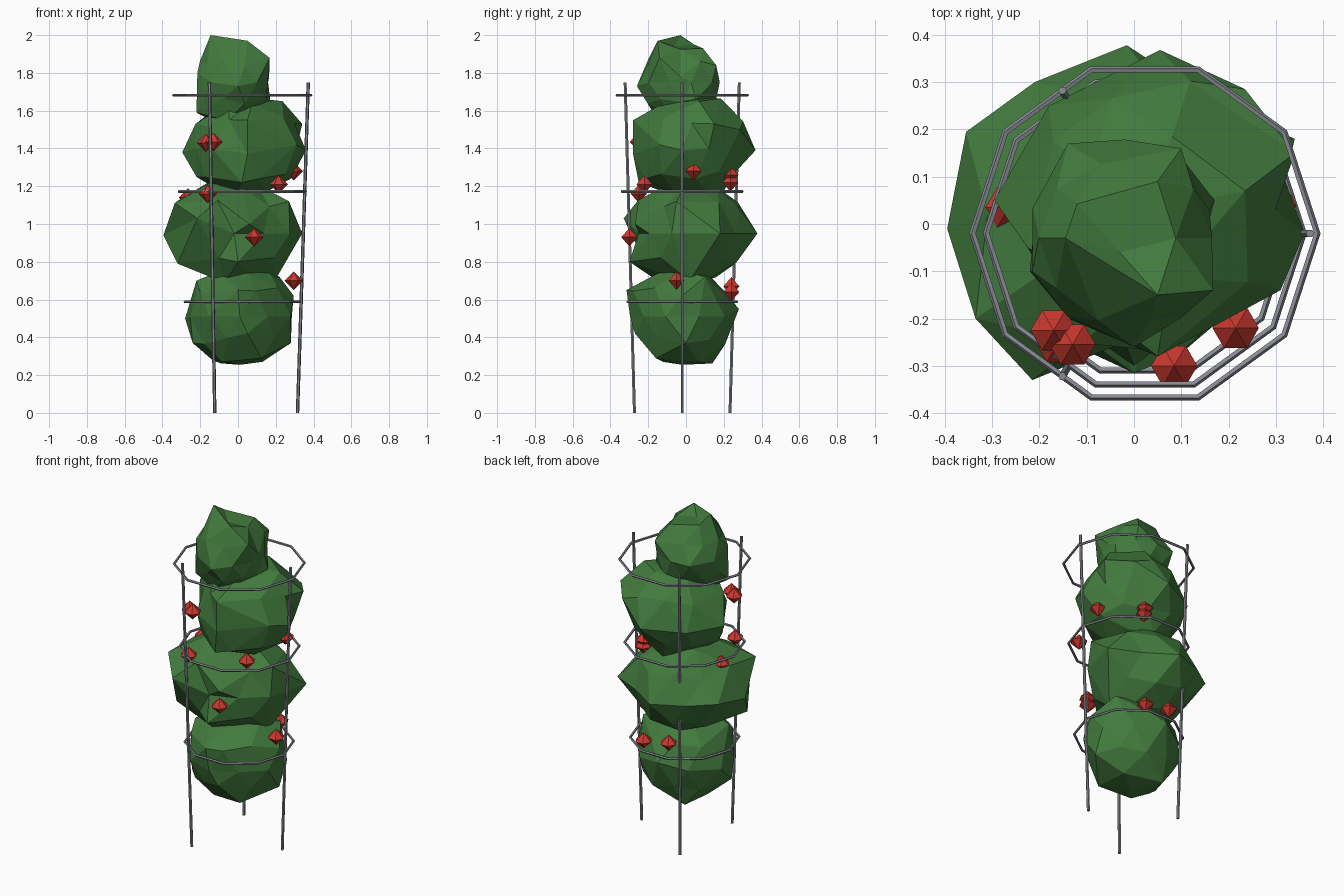
import bpy, bmesh, math, random
from mathutils import Vector, Matrix

if "Cube" in bpy.data.objects:
    bpy.data.objects.remove(bpy.data.objects["Cube"])

random.seed(4)


def material(name, rgb):
    m = bpy.data.materials.new(name)
    m.diffuse_color = (*rgb, 1)
    m.use_nodes = True
    m.node_tree.nodes["Principled BSDF"].inputs["Base Color"].default_value = m.diffuse_color
    return m


GREEN = material("leaf green", (0.055, 0.2, 0.048))
RED = material("ripe red", (0.6, 0.04, 0.028))
METAL = material("grey wire", (0.25, 0.26, 0.295))


def add_object(name, bm, mat):
    bmesh.ops.recalc_face_normals(bm, faces=bm.faces)
    me = bpy.data.meshes.new(name)
    bm.to_mesh(me)
    bm.free()
    me.materials.append(mat)
    ob = bpy.data.objects.new(name, me)
    bpy.context.collection.objects.link(ob)
    return ob


# Foliage clump: a rough faceted ball pulled out to a few leafy corner points
def foliage(name, centre, corners, shrink=0.9):
    c = Vector(centre)
    pulls = [Vector(p) - c for p in corners]
    bm = bmesh.new()
    bmesh.ops.create_icosphere(bm, subdivisions=2, radius=1)
    free = set(bm.verts)
    dirs = {v: v.co.normalized() for v in bm.verts}
    for v in bm.verts:
        w = [1 / (dirs[v].angle(p) + 0.05) ** 3 for p in pulls]
        r = sum(a * p.length for a, p in zip(w, pulls)) / sum(w)
        v.co = dirs[v] * r * (shrink + random.uniform(-0.05, 0.05))
    for p in pulls:
        v = min(free, key=lambda u: dirs[u].angle(p))
        free.remove(v)
        v.co = p
    bmesh.ops.translate(bm, verts=bm.verts, vec=c)
    add_object(name, bm, GREEN)


foliage("foliage_bottom", (0.01, -0.02, 0.51), [
    (-0.28, 0.06, 0.50), (-0.24, -0.1, 0.37), (-0.09, 0.14, 0.262),
    (0.125, -0.16, 0.29), (0.28, 0.0, 0.37), (0.295, -0.02, 0.62),
    (0.22, 0.1, 0.72), (0.0, -0.03, 0.77), (-0.22, -0.1, 0.70),
    (0.0, -0.315, 0.65), (0.0, 0.28, 0.55), (0.05, -0.27, 0.42),
    (-0.08, -0.12, 0.27)], 0.91)
foliage("foliage_lower_middle", (-0.02, 0.02, 0.95), [
    (-0.395, -0.01, 0.94), (-0.335, -0.2, 1.11), (-0.32, -0.14, 0.79),
    (-0.215, -0.33, 1.03), (0.1, 0.0, 1.21), (0.27, -0.05, 1.12),
    (0.34, 0.18, 0.95), (0.195, 0.02, 0.70), (-0.17, 0.05, 0.73),
    (-0.015, 0.378, 0.95), (-0.355, 0.195, 0.97), (-0.21, 0.30, 0.96),
    (0.0, -0.30, 0.80), (0.06, -0.27, 1.0)], 0.85)
foliage("foliage_upper_middle", (0.03, 0.03, 1.40), [
    (0.235, 0.07, 1.65), (0.235, 0.285, 1.50), (0.34, 0.15, 1.53),
    (0.36, -0.02, 1.39), (0.28, 0.05, 1.24), (0.02, 0.19, 1.16),
    (-0.22, 0.0, 1.25), (-0.295, 0.05, 1.38), (-0.225, -0.05, 1.53),
    (0.05, -0.28, 1.55), (0.05, -0.28, 1.37), (0.02, -0.25, 1.22),
    (0.055, 0.368, 1.39), (-0.18, 0.25, 1.38), (-0.05, -0.15, 1.64),
    (0.31, -0.14, 1.42)], 0.9)
foliage("foliage_top", (-0.02, -0.03, 1.75), [
    (-0.145, -0.03, 2.0), (0.05, -0.15, 1.97), (0.167, -0.14, 1.88),
    (0.17, 0.05, 1.66), (-0.09, -0.05, 1.49), (-0.22, -0.1, 1.59),
    (-0.215, -0.1, 1.80), (0.0, -0.26, 1.73), (0.1, 0.16, 1.84),
    (-0.14, 0.17, 1.75), (0.05, 0.09, 1.93), (0.05, 0.1, 1.53),
    (-0.03, -0.06, 1.94), (0.165, -0.03, 1.78)], 0.86)

# Tomatoes: six-sided double pyramids scattered over the foliage
TOMATOES = [
    (-0.13, -0.255, 1.435), (-0.17, -0.225, 1.43), (-0.16, -0.25, 1.16),
    (-0.265, 0.035, 1.14), (0.215, -0.22, 1.21), (0.295, 0.04, 1.28),
    (0.12, 0.235, 1.26), (0.125, 0.235, 1.22), (0.085, -0.30, 0.93),
    (0.295, -0.05, 0.70), (0.12, 0.24, 0.64), (-0.05, 0.24, 0.67)]
for i, pos in enumerate(TOMATOES):
    bm = bmesh.new()
    bmesh.ops.create_uvsphere(bm, u_segments=6, v_segments=2, radius=0.049)
    bmesh.ops.transform(bm, verts=bm.verts, matrix=Matrix.Translation(pos)
                        @ Matrix.Rotation(math.pi / 6, 4, 'Z'))
    add_object(f"tomato_{i + 1}", bm, RED)

CX, CY = 0.023, -0.02


# Wire rings of the cage: ten straight sections, wider towards the top
def ring(name, radius, z, wire=0.0075, sides=10, section=5):
    bm = bmesh.new()
    loops = []
    for i in range(sides):
        a = 2 * math.pi * i / sides
        loop = []
        for j in range(section):
            b = 2 * math.pi * j / section
            r = radius + wire * math.cos(b)
            loop.append(bm.verts.new((CX + r * math.cos(a), CY + r * math.sin(a),
                                      z + wire * math.sin(b))))
        loops.append(loop)
    for i in range(sides):
        p, q = loops[i], loops[(i + 1) % sides]
        for j in range(section):
            k = (j + 1) % section
            bm.faces.new((p[j], q[j], q[k], p[k]))
    add_object(name, bm, METAL)


ring("ring_lower", 0.304, 0.588)
ring("ring_middle", 0.335, 1.172)
ring("ring_upper", 0.364, 1.682)

# Three stakes leaning slightly outwards
for i in range(3):
    a = 2 * math.pi * i / 3
    d = Vector((math.cos(a), math.sin(a), 0))
    low = Vector((CX, CY, 0)) + d * 0.292
    high = Vector((CX, CY, 1.75)) + d * 0.349
    axis = high - low
    bm = bmesh.new()
    bmesh.ops.create_cone(bm, cap_ends=True, segments=6, radius1=0.009,
                          radius2=0.009, depth=axis.length)
    rot = axis.to_track_quat('Z', 'Y').to_matrix().to_4x4()
    bmesh.ops.transform(bm, verts=bm.verts,
                        matrix=Matrix.Translation((low + high) / 2) @ rot)
    add_object(f"stake_{i + 1}", bm, METAL)
